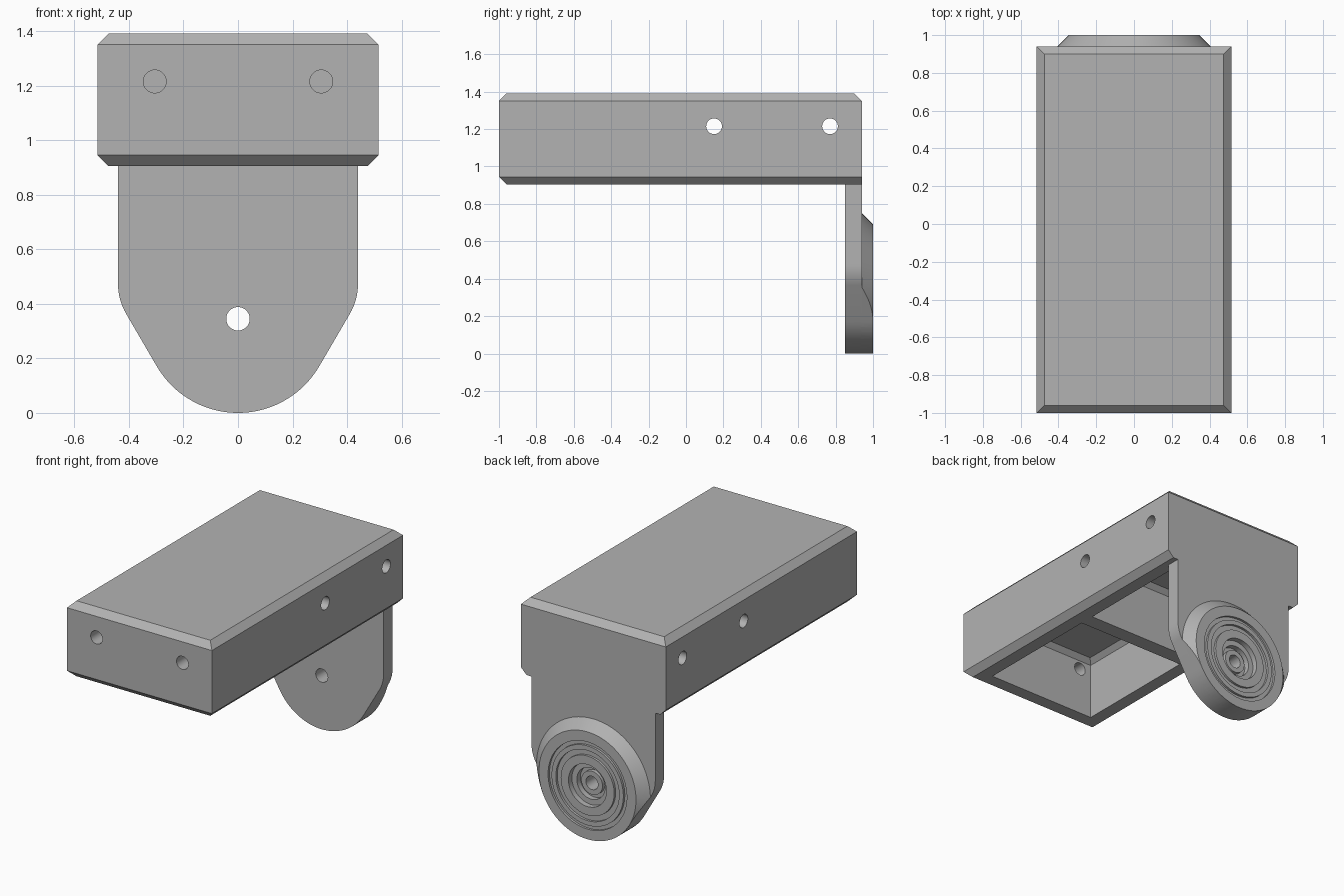
import bpy, bmesh, math
from mathutils import Matrix, Vector

cube = bpy.data.objects.get("Cube")
if cube:
    bpy.data.objects.remove(cube)

grey = bpy.data.materials.new("plain grey")
grey.use_nodes = True
colour = (0.45, 0.45, 0.45, 1)
grey.diffuse_color = colour
grey.node_tree.nodes["Principled BSDF"].inputs["Base Color"].default_value = colour


def finish(name, bm):
    bmesh.ops.recalc_face_normals(bm, faces=bm.faces)
    mesh = bpy.data.meshes.new(name)
    bm.to_mesh(mesh)
    bm.free()
    mesh.materials.append(grey)
    obj = bpy.data.objects.new(name, mesh)
    bpy.context.collection.objects.link(obj)
    return obj


def loft(name, loops):
    """Skin a stack of matching loops and cap both ends."""
    bm = bmesh.new()
    rings = [[bm.verts.new(p) for p in loop] for loop in loops]
    n = len(rings[0])
    for a, b in zip(rings, rings[1:]):
        for i in range(n):
            j = (i + 1) % n
            bm.faces.new((a[i], a[j], b[j], b[i]))
    bm.faces.new(rings[0])
    bm.faces.new(rings[-1])
    return finish(name, bm)


def rect(x, y0, y1, z):
    return [(-x, y0, z), (x, y0, z), (x, y1, z), (-x, y1, z)]


def lathe(name, profile, z, steps=64):
    """Spin (radius, y) points about the y axis at height z; closed profile."""
    bm = bmesh.new()
    rings = []
    for k in range(steps):
        a = math.tau * k / steps
        rings.append([bm.verts.new((r * math.cos(a), y, z + r * math.sin(a)))
                      for r, y in profile])
    n = len(profile)
    for k in range(steps):
        a, b = rings[k], rings[(k + 1) % steps]
        for i in range(n):
            j = (i + 1) % n
            bm.faces.new((a[i], a[j], b[j], b[i]))
    return finish(name, bm)


def rod(name, r0, r1, start, end, steps=64):
    """Cylinder or cone between two points."""
    start, end = Vector(start), Vector(end)
    axis = end - start
    turn = axis.to_track_quat('Z', 'Y').to_matrix().to_4x4()
    bm = bmesh.new()
    bmesh.ops.create_cone(bm, cap_ends=True, segments=steps, radius1=r0, radius2=r1,
                          depth=axis.length,
                          matrix=Matrix.Translation((start + end) / 2) @ turn)
    return finish(name, bm)


def combine(target, tool, operation):
    """Apply a boolean and discard the tool."""
    mod = target.modifiers.new(operation, 'BOOLEAN')
    mod.operation, mod.solver, mod.object = operation, 'EXACT', tool
    bpy.context.view_layer.objects.active = target
    bpy.ops.object.modifier_apply(modifier=mod.name)
    bpy.data.objects.remove(tool)


def smooth(obj):
    bpy.ops.object.select_all(action='DESELECT')
    obj.select_set(True)
    bpy.context.view_layer.objects.active = obj
    bpy.ops.object.shade_smooth_by_angle(angle=math.radians(25))


# Chamfered housing, open underneath
FRONT, BACK, HALF, BASE, TOP, CH = -1.0, 0.94, 0.515, 0.905, 1.39, 0.04
housing = loft("housing", [
    rect(HALF - CH, FRONT + CH, BACK, BASE),
    rect(HALF, FRONT, BACK, BASE + CH),
    rect(HALF, FRONT, BACK, TOP - CH),
    rect(HALF - CH, FRONT + CH, BACK - CH, TOP)])

# Two cavities with a cross rib between them
for y0, y1 in ((-0.875, -0.03), (0.07, 0.85)):
    cavity = loft("cavity", [rect(0.39, y0, y1, 0.8),
                             rect(0.39, y0, y1, 1.27),
                             rect(0.36, y0 + 0.03, y1 - 0.03, 1.3)])
    combine(housing, cavity, 'DIFFERENCE')

# Screw holes in the front and both sides
HOLE_Z, HOLE_R = 1.215, 0.042
for x in (-0.305, 0.305):
    combine(housing, rod("drill", HOLE_R, HOLE_R, (x, -1.2, HOLE_Z), (x, -0.6, HOLE_Z), 32),
            'DIFFERENCE')
for y in (0.15, 0.77):
    combine(housing, rod("drill", HOLE_R, HOLE_R, (-0.8, y, HOLE_Z), (0.8, y, HOLE_Z), 32),
            'DIFFERENCE')
smooth(housing)

# Hanger plate outline: round foot, slanted flanks, rounded shoulders
R, W = 0.345, 0.44


def half_outline():
    pts = []
    for k in range(21):
        a = math.radians(-90 + 3 * k)
        pts.append((R * math.cos(a), R + R * math.sin(a)))
    corner = Vector((W, 0.415))
    p = corner - Vector((0.5, 0.866)) * 0.06
    q = corner + Vector((0, 0.06))
    for k in range(9):
        t = k / 8
        pts.append(tuple(p * (1 - t) ** 2 + corner * 2 * t * (1 - t) + q * t * t))
    return pts + [(W, BASE)]


right = half_outline()
outline = right + [(-x, z) for x, z in reversed(right[1:])]


def slab(name, y0, y1):
    return loft(name, [[(x, y, z) for x, z in outline] for y in (y0, y1)])


hanger = slab("hanger_plate", 0.85, BACK)

# Conical boss trimmed to the plate outline
boss = rod("boss", 0.415, R, (0, 0.93, R), (0, 1.0, R), 96)
combine(boss, slab("trim", 0.9, 1.05), 'INTERSECT')
combine(hanger, boss, 'UNION')

# Ring grooves in the boss face
for inner, outer, floor in ((0.255, 0.28, 0.985), (0.19, 0.225, 0.985)):
    groove = lathe("groove", [(inner, floor), (outer, floor), (outer, 1.1), (inner, 1.1)], R)
    combine(hanger, groove, 'DIFFERENCE')

# Stepped centre recess with a raised collar, and the through hole
recess = lathe("recess", [(0.075, 0.93), (0.1, 0.93), (0.1, 0.965), (0.135, 0.965),
                          (0.135, 1.1), (0.02, 1.1), (0.02, 0.955), (0.075, 0.955)], R)
combine(hanger, recess, 'DIFFERENCE')
combine(hanger, rod("drill", 0.043, 0.043, (0, 0.7, R), (0, 1.2, R), 32), 'DIFFERENCE')
smooth(hanger)
